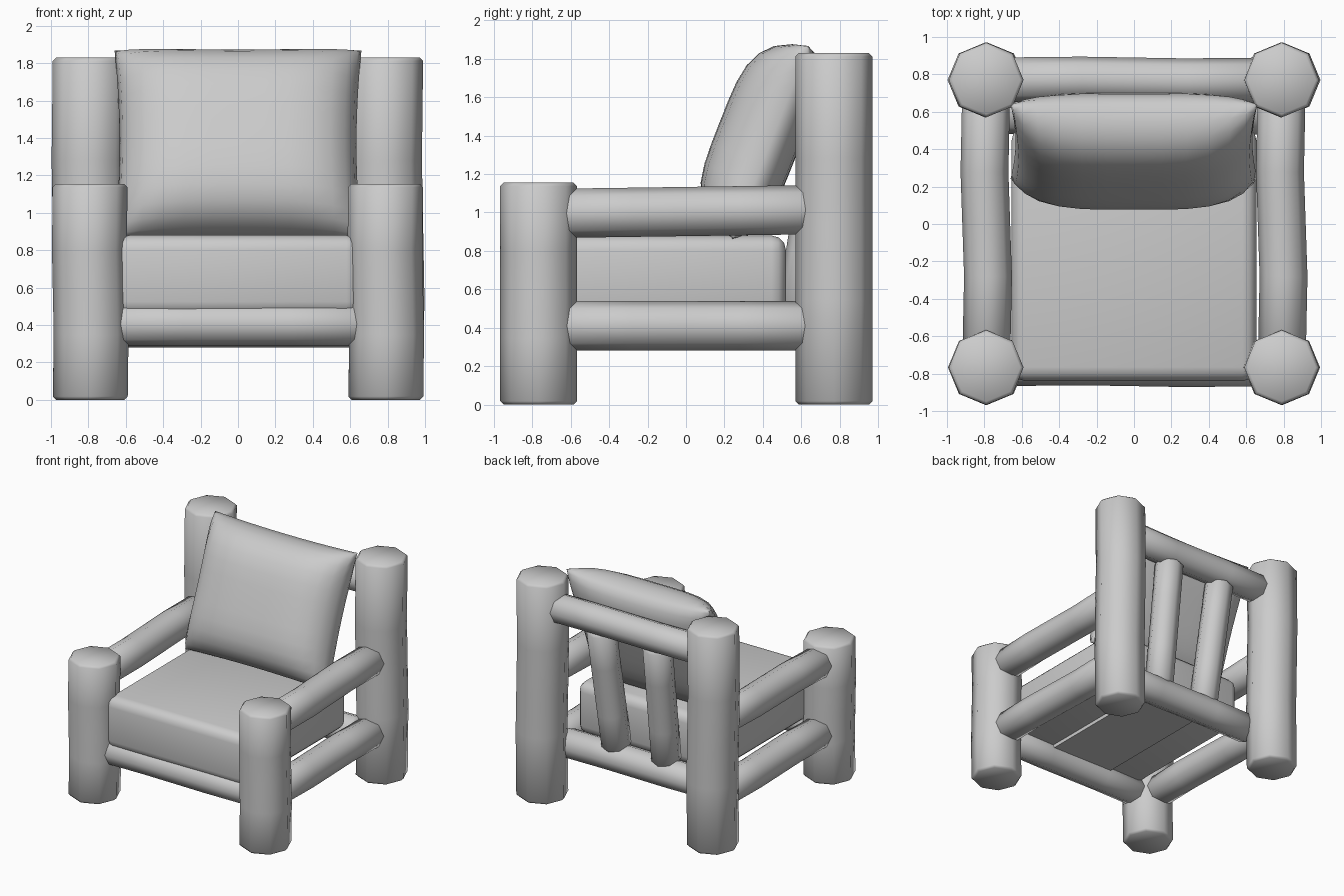
import bpy, bmesh, math
from mathutils import Vector, Matrix

if "Cube" in bpy.data.objects:
    bpy.data.objects.remove(bpy.data.objects["Cube"])

grey = bpy.data.materials.new("plain_grey")
grey.diffuse_color = (0.6, 0.6, 0.6, 1)
grey.use_nodes = True
grey.node_tree.nodes["Principled BSDF"].inputs["Base Color"].default_value = grey.diffuse_color


def finish(name, bm, angle):
    bmesh.ops.recalc_face_normals(bm, faces=bm.faces)
    mesh = bpy.data.meshes.new(name)
    bm.to_mesh(mesh)
    bm.free()
    mesh.materials.append(grey)
    ob = bpy.data.objects.new(name, mesh)
    bpy.context.collection.objects.link(ob)
    bpy.ops.object.select_all(action='DESELECT')
    ob.select_set(True)
    bpy.context.view_layer.objects.active = ob
    bpy.ops.object.shade_smooth_by_angle(angle=math.radians(angle))
    return ob


def log(name, a, b, r, chamfer=0.015, bow=0.01):
    """Eight-sided log from a to b with softened ends and a slight bow."""
    a, b = Vector(a), Vector(b)
    axis = (b - a).normalized()
    side = Vector((1, 0, 0)) if abs(axis.x) < 0.9 else Vector((0, 1, 0))
    side = (side - axis * side.dot(axis)).normalized()
    up = axis.cross(side)
    length = (b - a).length
    rows = [(0, r - chamfer), (chamfer, r)]
    rows += [(length * t, r) for t in (0.3, 0.5, 0.7)]
    rows += [(length - chamfer, r), (length, r - chamfer)]
    bm = bmesh.new()
    rings = []
    for d, rad in rows:
        c = a + axis * d + side * bow * math.sin(2 * math.pi * d / length)
        rings.append([bm.verts.new(c + rad * (math.cos(k * math.pi / 4) * side
                                              + math.sin(k * math.pi / 4) * up))
                      for k in range(8)])
    for p, q in zip(rings, rings[1:]):
        for k in range(8):
            bm.faces.new((p[k], p[(k + 1) % 8], q[(k + 1) % 8], q[k]))
    bm.faces.new(rings[0])
    bm.faces.new(rings[-1])
    return finish(name, bm, 50)


# Posts, arms, side rails and back slats on both sides
for s, tag in ((-1, "left"), (1, "right")):
    log("front_post_" + tag, (s * .79, -.767, 0), (s * .79, -.767, 1.155), .2, .018, .005)
    log("back_post_" + tag, (s * .79, .77, 0), (s * .79, .77, 1.83), .2, .018, .007)
    log("arm_rail_" + tag, (s * .79, -.7, .995), (s * .79, .7, 1.015), .128, .03)
    log("side_rail_" + tag, (s * .79, -.7, .41), (s * .79, .7, .41), .128, .03)
    log("back_slat_" + tag, (s * .23, .585, .47), (s * .26, .75, 1.53), .115, .03, 0)

# Cross rails
log("front_rail", (-.7, -.75, .405), (.7, -.75, .405), .117, .03, .005)
log("back_rail_top", (-.7, .77, 1.6), (.7, .77, 1.6), .12, .03, .005)
log("back_rail_low", (-.7, .6, .4), (.7, .6, .4), .12, .03, .005)

# Seat cushion: rounded block with a slight crown
bm = bmesh.new()
bmesh.ops.create_cube(bm, size=1)
bmesh.ops.scale(bm, vec=(1.31, 1.36, .43), verts=bm.verts)
bmesh.ops.bevel(bm, geom=bm.edges[:], offset=.075, segments=3, profile=.5, affect='EDGES')
bmesh.ops.translate(bm, vec=(0, -.16, .665), verts=bm.verts)
finish("seat_cushion", bm, 40)

# Board under the seat
bm = bmesh.new()
bmesh.ops.create_cube(bm, size=1)
bmesh.ops.scale(bm, vec=(.58, 1.3, .04), verts=bm.verts)
bmesh.ops.translate(bm, vec=(0, -.06, .44), verts=bm.verts)
finish("seat_board", bm, 30)

# Back cushion: leaning pillow with pinched corners
N = 14
tilt = Matrix.Rotation(math.radians(-21.4), 4, 'X')
centre = Vector((0, .44, 1.365))
bm = bmesh.new()
for depth in (-.285, .15):
    grid = []
    for i in range(N + 1):
        u = math.sin(math.pi / 2 * (2 * i / N - 1))
        row = []
        for j in range(N + 1):
            v = math.sin(math.pi / 2 * (2 * j / N - 1))
            puff = math.sqrt(max(0, (1 - u ** 4) * (1 - v ** 4)))
            p = Vector((.66 * u * (1 - .04 * (1 - v * v)), depth * puff,
                        .54 * v * (1 - .03 * (1 - u * u))))
            row.append(bm.verts.new(centre + tilt @ p))
        grid.append(row)
    for i in range(N):
        for j in range(N):
            bm.faces.new((grid[i][j], grid[i + 1][j], grid[i + 1][j + 1], grid[i][j + 1]))
bmesh.ops.remove_doubles(bm, verts=bm.verts, dist=.0005)
finish("back_cushion", bm, 80)
